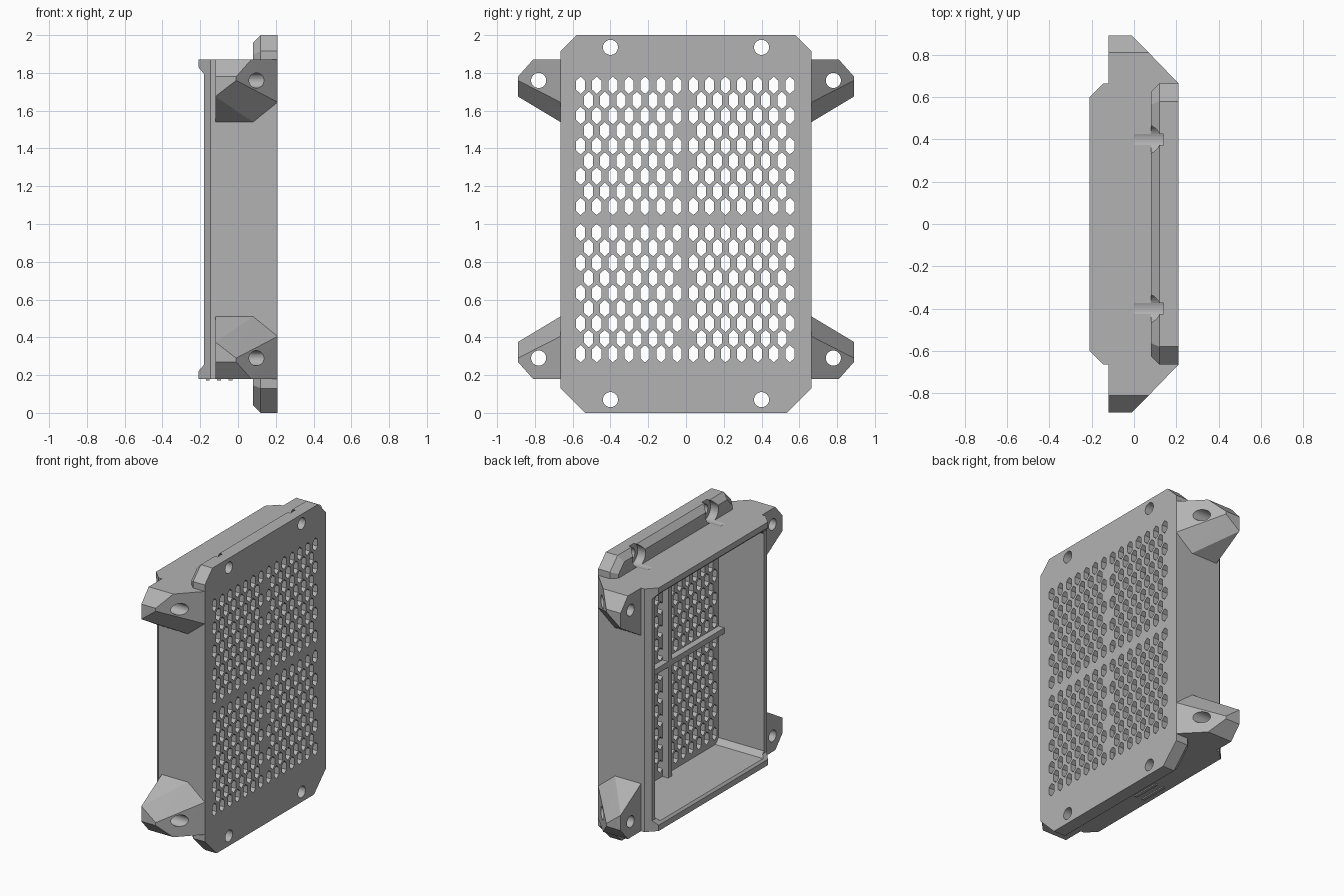
import bpy, bmesh, math

if "Cube" in bpy.data.objects:
    bpy.data.objects.remove(bpy.data.objects["Cube"])

GREY = (0.45, 0.45, 0.45, 1)
mat = bpy.data.materials.new("plain grey plastic")
mat.use_nodes = True
mat.diffuse_color = GREY
mat.node_tree.nodes["Principled BSDF"].inputs["Base Color"].default_value = GREY

W, LOW, HIGH = 0.665, 0.18, 1.87      # half width and height range of the box
MID = (LOW + HIGH) / 2


def solid(name, hulls):
    """One object made of convex solids, each given by its corner points."""
    mesh = bpy.data.meshes.new(name)
    total = bmesh.new()
    for pts in hulls:
        bm = bmesh.new()
        for p in pts:
            bm.verts.new(p)
        bmesh.ops.convex_hull(bm, input=bm.verts)
        bmesh.ops.dissolve_limit(bm, angle_limit=0.005, verts=bm.verts, edges=bm.edges)
        bmesh.ops.recalc_face_normals(bm, faces=bm.faces)
        bm.to_mesh(mesh)
        total.from_mesh(mesh)
        bm.free()
    total.to_mesh(mesh)
    total.free()
    mesh.materials.append(mat)
    ob = bpy.data.objects.new(name, mesh)
    bpy.context.collection.objects.link(ob)
    return ob


def combine(target, tool, operation):
    """Apply a boolean and discard the tool object."""
    mod = target.modifiers.new(operation, "BOOLEAN")
    mod.operation, mod.solver, mod.object = operation, "EXACT", tool
    deps = bpy.context.evaluated_depsgraph_get()
    mesh = bpy.data.meshes.new_from_object(target.evaluated_get(deps))
    target.modifiers.clear()
    target.data = mesh
    bpy.data.objects.remove(tool)


def along_x(outline, x0, x1):
    return [(x, y, z) for x in (x0, x1) for y, z in outline]


def along_z(outline, z0, z1):
    return [(x, y, z) for z in (z0, z1) for x, y in outline]


def block(x0, x1, y0, y1, z0, z1):
    return along_x([(y, z) for y in (y0, y1) for z in (z0, z1)], x0, x1)


def disc(y, z, r, n=32):
    return [(y + r * math.cos(math.tau * i / n), z + r * math.sin(math.tau * i / n))
            for i in range(n)]


def plate_outline(d):
    """Octagon with larger lower corners, inset by d."""
    pts = []
    for s in (-1, 1):
        for edge, inward, cut in ((2 - d, -1, 0.085), (d, 1, 0.13)):
            c = cut - 0.586 * d
            pts += [(s * (W - d - c), edge), (s * (W - d), edge + inward * c)]
    return pts


# Box body with bevelled rear corners
section = [(s * y, x) for s in (-1, 1) for x, y in ((0.2, W), (-0.145, W), (-0.21, 0.6))]
frame = solid("ventilated_housing", [along_z([(x, y) for y, x in section], LOW, HIGH)])

# Mounting plate, bevelled along its rear edge
plate = solid("mounting_plate", [along_x(plate_outline(0), 0.12, 0.21)
                                 + along_x(plate_outline(0.04), 0.08, 0.08)])
combine(frame, plate, "UNION")

# Four faceted corner lugs, mirrored in y and z
lug = [(0.21, W, 1.87), (-0.12, W, 1.87), (-0.12, 0.81, 1.87), (0.07, 0.81, 1.87),
       (-0.12, 0.89, 1.78), (-0.01, 0.89, 1.78), (-0.01, 0.89, 1.76), (-0.12, 0.89, 1.675),
       (0.21, W, 1.645), (0.08, W, 1.54), (-0.12, W, 1.54)]
lug += [(x, 0.63, z) for x, y, z in lug if y == W]
corners = [(sy, sz) for sy in (-1, 1) for sz in (-1, 1)]
lugs = solid("corner_lugs", [[(x, sy * y, MID + sz * (z - MID)) for x, y, z in lug]
                             for sy, sz in corners])
combine(frame, lugs, "UNION")

# Cavity with small bevelled corners
cy, cz, c = 0.6, MID - LOW - 0.055, 0.035
cavity = [(sy * a, MID + sz * b) for sy, sz in corners for a, b in ((cy - c, cz), (cy, cz - c))]
combine(frame, solid("cavity", [along_x(cavity, -0.5, 0.17)]), "DIFFERENCE")

# Lowered rear rim of the side walls
rim = [(x, y, MID + s * h) for s in (-1, 1) for y in (-1, 1)
       for x, h in ((-0.4, 0.805), (-0.21, 0.805), (-0.18, 0.77))]
combine(frame, solid("rim_cut", [rim]), "DIFFERENCE")

# Screw holes, with counterbores behind the plate flanges
plate_screws = [(y, z) for y in (-0.4, 0.4) for z in (0.07, 1.935)]
lug_screws = [(sy * 0.78, MID + sz * 0.735) for sy, sz in corners]
holes = [along_x(disc(y, z, 0.04), -0.5, 0.5) for y, z in lug_screws]
holes += [along_x(disc(y, z, 0.04), 0.1, 0.5) for y, z in plate_screws]
combine(frame, solid("screw_holes", holes), "DIFFERENCE")
bores = [along_x(disc(y, z, 0.07), 0, 0.14) for y, z in plate_screws]
combine(frame, solid("counterbores", bores), "DIFFERENCE")

# Staggered vent holes in an upper and a lower field, split by the middle bars
w, tip, shoulder, pitch = 0.024, 0.046, 0.024, 0.0852
vents = []
for base in (0.313, 1.093):
    for row in range(9):
        z = base + row * 0.0802
        odd = row % 2
        for col in range(14 - odd):
            if odd and col == 6:
                continue
            y = (col - 6.5 + odd / 2) * pitch - 0.004
            hexagon = [(y, z + tip), (y, z - tip)]
            hexagon += [(y + a, z + b) for a in (-w, w) for b in (-shoulder, shoulder)]
            vents.append(along_x(hexagon, 0.1, 0.3))
combine(frame, solid("vent_cutter", vents), "DIFFERENCE")

# Stiffening cross bars behind the grille
solid("upright_bar", [block(0.125, 0.175, -0.024, 0.016, LOW + 0.04, HIGH - 0.04)])
solid("level_bar", [block(0.125, 0.175, -cy - 0.02, cy + 0.02, MID - 0.02, MID + 0.02)])

# Thin grip ridges under the box
solid("grip_ridges", [block(x, x + 0.02, -0.1, 0.1, LOW - 0.008, LOW + 0.01)
                      for x in (-0.17, -0.11, -0.05)])
